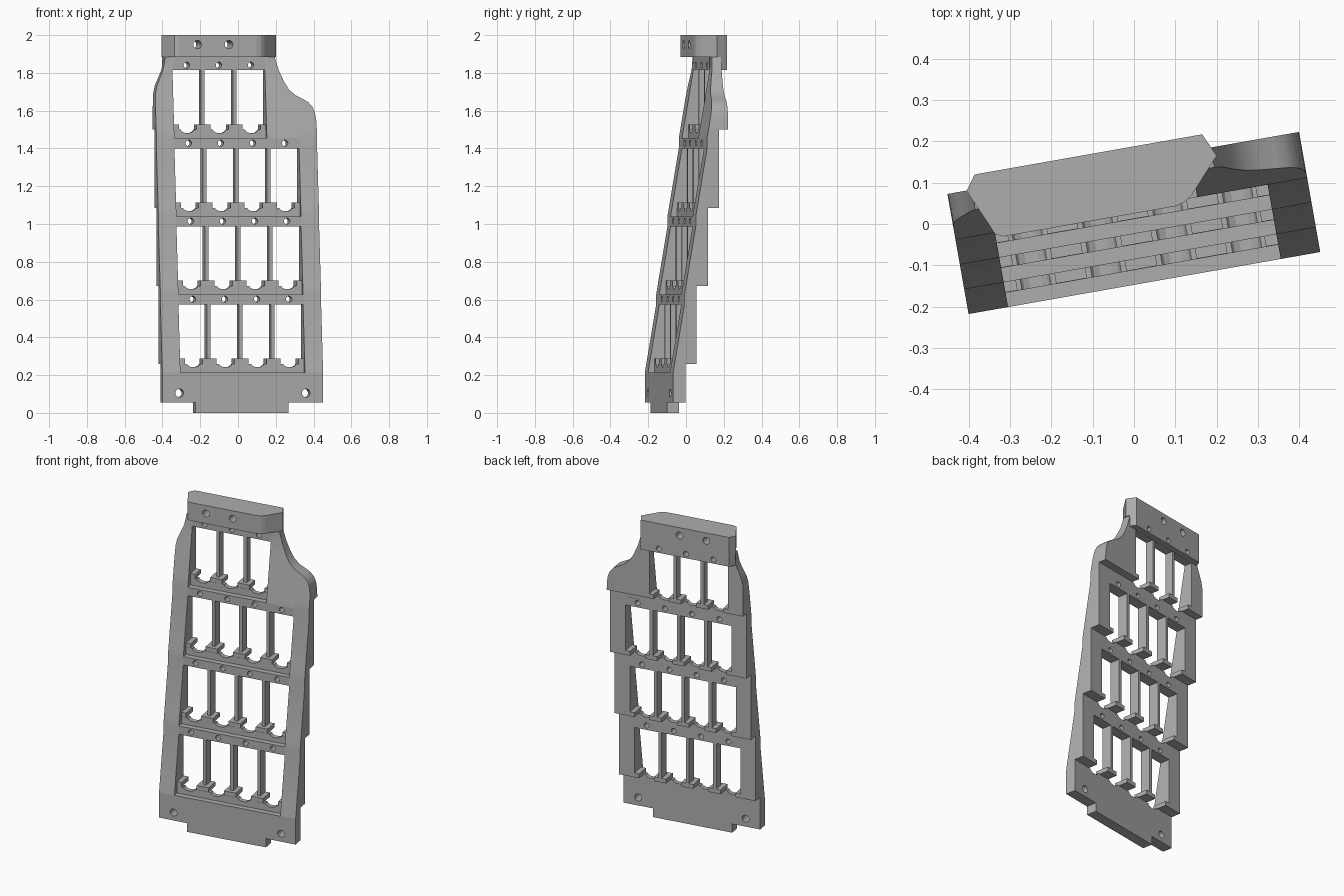
import bpy, bmesh, math

cube = bpy.data.objects.get("Cube")
if cube:
    bpy.data.objects.remove(cube, do_unlink=True)

TURN = math.radians(10)      # whole rack is turned about z
TIER = 0.413                 # tier height
STEP = 0.0608                # setback of each tier
THICK = 0.065                # plate thickness
FRONT = -0.145               # front of the base
HALF = 0.432                 # half width
INNER = 0.335                # inner face of the side cheeks
PITCH = 0.1725               # slot spacing
BACK_TOP = 0.15              # back of the top tier

grey = bpy.data.materials.new("plain grey")
grey.use_nodes = True
colour = (0.42, 0.42, 0.42, 1)
grey.diffuse_color = colour
grey.node_tree.nodes["Principled BSDF"].inputs["Base Color"].default_value = colour


def finish(name, bm, smooth=False):
    bmesh.ops.recalc_face_normals(bm, faces=bm.faces)
    mesh = bpy.data.meshes.new(name)
    bm.to_mesh(mesh)
    bm.free()
    ob = bpy.data.objects.new(name, mesh)
    ob.rotation_euler.z = TURN
    mesh.materials.append(grey)
    bpy.context.collection.objects.link(ob)
    if smooth:
        bpy.ops.object.select_all(action='DESELECT')
        ob.select_set(True)
        bpy.context.view_layer.objects.active = ob
        bpy.ops.object.shade_smooth_by_angle(angle=math.radians(30))
    return ob


def loft(name, rows, smooth=False):
    """Stack rectangles given as (z, u0, u1, v0, v1)."""
    bm = bmesh.new()
    rings = [[bm.verts.new(p) for p in ((a, c, z), (b, c, z), (b, d, z), (a, d, z))]
             for z, a, b, c, d in rows]
    for low, high in zip(rings, rings[1:]):
        for i in range(4):
            j = (i + 1) % 4
            bm.faces.new((low[i], low[j], high[j], high[i]))
    bm.faces.new(rings[0])
    bm.faces.new(rings[-1])
    bmesh.ops.remove_doubles(bm, verts=bm.verts, dist=1e-5)
    return finish(name, bm, smooth)


def box(name, u, v, z):
    return loft(name, [(z[0], *u, *v), (z[1], *u, *v)])


def prism(name, points, move):
    """Extrude a closed outline by the vector move."""
    bm = bmesh.new()
    face = bm.faces.new([bm.verts.new(p) for p in points])
    new = bmesh.ops.extrude_face_region(bm, geom=[face])["geom"]
    bmesh.ops.translate(bm, vec=move, verts=[g for g in new if isinstance(g, bmesh.types.BMVert)])
    return finish(name, bm)


def drill(ob, holes):
    """Cut round holes (u, z, radius) from front to back."""
    bm = bmesh.new()
    for u, z, r in holes:
        ring = [bm.verts.new((u + r * math.cos(i * math.tau / 24), -1,
                              z + r * math.sin(i * math.tau / 24))) for i in range(24)]
        new = bmesh.ops.extrude_face_region(bm, geom=[bm.faces.new(ring)])["geom"]
        bmesh.ops.translate(bm, vec=(0, 2, 0),
                            verts=[g for g in new if isinstance(g, bmesh.types.BMVert)])
    cutter = finish("hole_cutter", bm)
    mod = ob.modifiers.new("holes", 'BOOLEAN')
    mod.operation, mod.solver, mod.object = 'DIFFERENCE', 'EXACT', cutter
    bpy.ops.object.select_all(action='DESELECT')
    ob.select_set(True)
    bpy.context.view_layer.objects.active = ob
    bpy.ops.object.modifier_apply(modifier=mod.name)
    bpy.data.objects.remove(cutter, do_unlink=True)


def plate(k):
    """Front and back of the plate of tier k."""
    f = FRONT + STEP * k
    return (f, BACK_TOP if k == 4 else f + THICK)


def front(z):
    """Sloping front edge of the cheeks."""
    t = max(0, z - 0.215)
    k = int(t / TIER + 1e-6)
    return FRONT + STEP * (k + min(1, (t - k * TIER) / 0.36))


# Base with its locating tab
base = box("base", (-HALF, HALF), plate(0), (0.055, 0.215))
drill(base, [(s * 0.34, 0.105, 0.022) for s in (-1, 1)])
box("base_tab", (-0.255, 0.245), plate(0), (0, 0.055))

# Side cheeks: sloped in front, stepped behind
for side, label in ((-1, "right"), (1, "left")):
    rows = []

    def add(z, back, outer=HALF):
        a, b = sorted((side * INNER, side * outer))
        rows.append((z, a, b, front(z), back))

    for z in (0.215, 0.26):
        add(z, plate(0)[1])
    for k in (1, 2, 3):
        lift = TIER * (k - 1)
        for z in (0.26, 0.575, 0.628, 0.673):
            add(z + lift, plate(k)[1])
    if side < 0:
        for z, outer in ((1.499, HALF), (1.62, HALF), (1.69, 0.43), (1.73, 0.422),
                         (1.77, 0.405), (1.815, 0.386), (1.885, 0.372)):
            add(z, BACK_TOP, outer)
    loft(label + "_cheek", rows, True)

# Curved shoulder beside the shorter top tier
shoulder = [(1.454, INNER, 0.102), (1.499, INNER, 0.102), (1.499, HALF, BACK_TOP),
            (1.55, 0.43, BACK_TOP), (1.59, 0.424, BACK_TOP), (1.62, 0.412, BACK_TOP),
            (1.645, 0.39, BACK_TOP), (1.66, 0.365, BACK_TOP), (1.68, 0.325, BACK_TOP),
            (1.71, 0.29, BACK_TOP), (1.75, 0.265, BACK_TOP), (1.815, 0.236, BACK_TOP),
            (1.885, 0.215, BACK_TOP)]
loft("shoulder", [(z, 0.162, u, front(z), b) for z, u, b in shoulder], True)

# Tiers: scalloped lip, posts with feet, drilled top bar
for k in range(1, 5):
    lift = TIER * (k - 1)
    slots = 3 if k == 4 else 4
    right_end = 0.165 if k == 4 else INNER
    centres = [PITCH * (i - 1.5) for i in range(slots)]
    f, b = plate(k)

    low_f, low_b = plate(k - 1)
    top, dip, foot = 0.26 + lift, 0.243 + lift, 0.215 + lift
    outline = [(-INNER, foot), (-INNER, top)]
    for c in centres:
        outline += [(c - 0.036, top), (c - 0.03, dip + 0.008), (c - 0.015, dip),
                    (c + 0.015, dip), (c + 0.03, dip + 0.008), (c + 0.036, top)]
    outline += [(right_end, top), (right_end, foot)]
    prism(f"tier_{k}_lip", [(u, low_b - 0.03, z) for u, z in outline], (0, 0.03, 0))

    for i in range(slots - 1):
        u = PITCH * (i - 1)
        box(f"tier_{k}_post", (u - 0.01, u + 0.01), (f, b), (top, 0.576 + lift))
        box(f"tier_{k}_foot", (u - 0.038, u + 0.038), (f - 0.025, b), (top, top + 0.027))
    box(f"tier_{k}_end_foot", (-INNER, -INNER + 0.03), (f - 0.025, b), (top, top + 0.027))
    box(f"tier_{k}_end_foot", (right_end - 0.03, right_end), (f - 0.025, b), (top, top + 0.027))

    bar = box(f"tier_{k}_bar", (-INNER, right_end), (f, b),
              (0.575 + lift, (0.646 if k == 4 else 0.628) + lift))
    drill(bar, [(c, 0.602 + lift, 0.016) for c in centres])

# Head block with chamfered ends, and the back flange below it
head_plan = [(-0.359, 0.185), (0.2, 0.185), (0.2257, 0.128), (0.15, 0.045), (0.13, 0.031),
             (0.105, 0.025), (-0.315, 0.025), (-0.335, 0.034), (-0.385, 0.149)]
head = prism("head_block", [(u, v, 1.885) for u, v in head_plan], (0, 0, 0.115))
drill(head, [(-0.214, 1.95, 0.022), (-0.045, 1.95, 0.022)])
flange_plan = [(-0.359, 0.185), (0.2, 0.185), (0.216, BACK_TOP), (-0.383, BACK_TOP)]
flange = prism("head_flange", [(u, v, 1.815) for u, v in flange_plan], (0, 0, 0.07))
drill(flange, [(PITCH * (i - 1.5), 1.841, 0.016) for i in range(3)])
